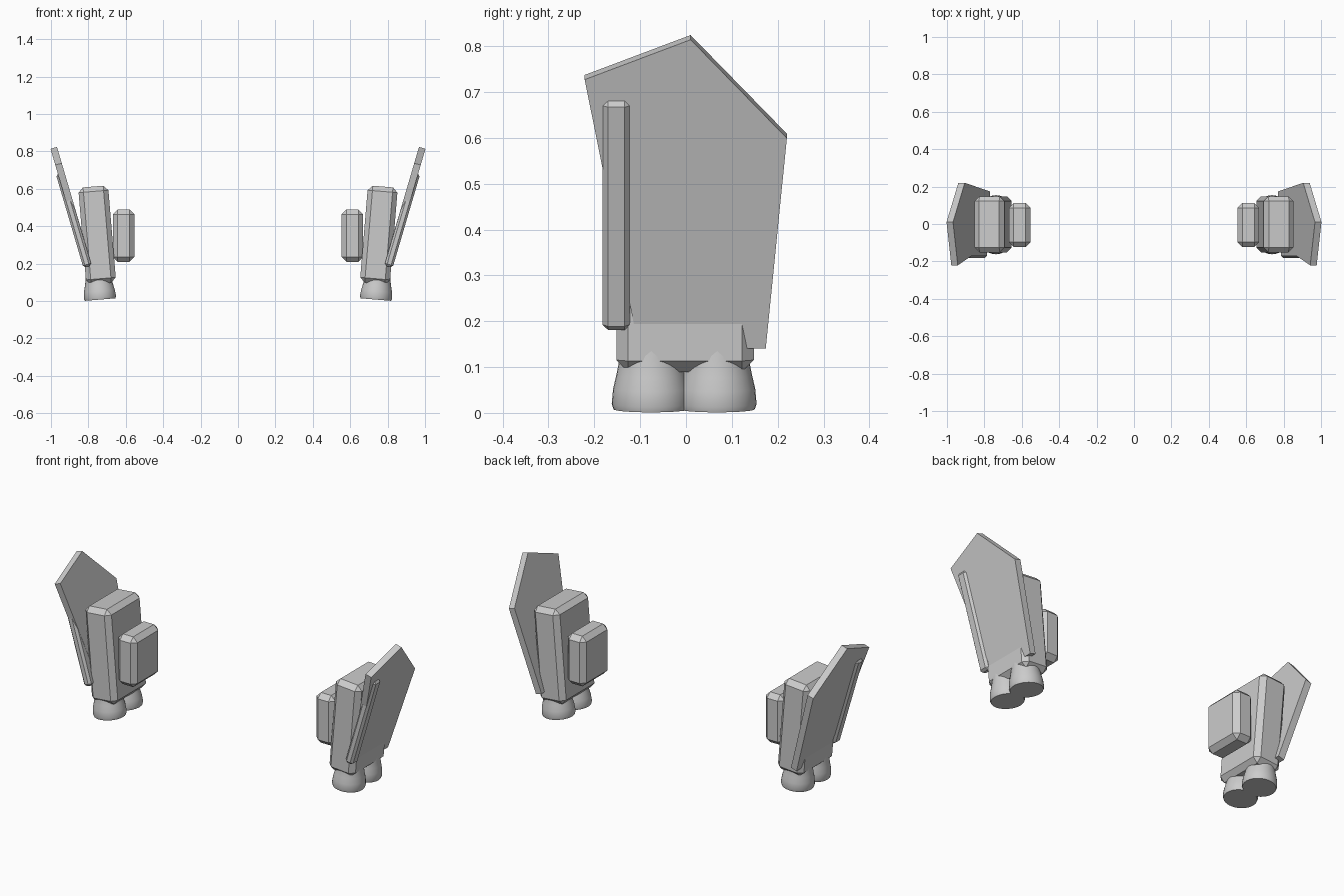
import bpy, bmesh, math
from mathutils import Matrix, Vector

cube = bpy.data.objects.get("Cube")
if cube:
    bpy.data.objects.remove(cube)

grey = bpy.data.materials.new("light grey")
grey.use_nodes = True
grey.diffuse_color = (0.6, 0.6, 0.6, 1)
grey.node_tree.nodes["Principled BSDF"].inputs["Base Color"].default_value = (0.6, 0.6, 0.6, 1)


def finish(name, bm, bevel=0, smooth=False):
    """Turn a bmesh of the left side into an object mirrored to the right."""
    bmesh.ops.recalc_face_normals(bm, faces=bm.faces)
    mesh = bpy.data.meshes.new(name)
    bm.to_mesh(mesh)
    bm.free()
    mesh.materials.append(grey)
    obj = bpy.data.objects.new(name, mesh)
    bpy.context.collection.objects.link(obj)
    if bevel:
        mod = obj.modifiers.new("Chamfer", 'BEVEL')
        mod.width = bevel
        mod.segments = 1
    mirror = obj.modifiers.new("Mirror", 'MIRROR')
    mirror.use_mirror_merge = False
    if smooth:
        bpy.ops.object.select_all(action='DESELECT')
        obj.select_set(True)
        bpy.context.view_layer.objects.active = obj
        bpy.ops.object.shade_smooth_by_angle(angle=math.radians(35))
    return obj


def lean(centre, degrees):
    return Matrix.Translation(centre) @ Matrix.Rotation(math.radians(degrees), 4, 'Y')


def box(name, centre, size, degrees, bevel):
    bm = bmesh.new()
    bmesh.ops.create_cube(bm, size=1)
    bm.transform(lean(centre, degrees) @ Matrix.Diagonal((*size, 1)))
    return finish(name, bm, bevel)


# Main body and the inner pod
box("main_body", (0.753, -0.002, 0.353), (0.16, 0.3, 0.52), 4.8, 0.026)
box("inner_pod", (0.611, -0.005, 0.35), (0.116, 0.235, 0.28), 0, 0.026)

# Outer panel: pentagon in the y-z plane, pushed out to a slab that leans outward
SLOPE = 16.4
THICK = 0.036
outline = [(-0.103, 0.146), (0.174, 0.146), (0.22, 0.604), (0.01, 0.819), (-0.221, 0.732)]
lean_tan = math.tan(math.radians(SLOPE))
across = Vector((math.cos(math.radians(SLOPE)), 0, -math.sin(math.radians(SLOPE))))
bm = bmesh.new()
verts = [bm.verts.new(Vector((0.787 + (z - 0.146) * lean_tan, y, z)) - across * THICK / 2)
         for y, z in outline]
face = bm.faces.new(verts)
slab = bmesh.ops.extrude_face_region(bm, geom=[face], use_keep_orig=True)
moved = [v for v in slab["geom"] if isinstance(v, bmesh.types.BMVert)]
bmesh.ops.translate(bm, verts=moved, vec=across * THICK)
finish("outer_panel", bm)

# Rib along the front of the panel
mid_z = 0.436
rib_centre = Vector((0.787 + (mid_z - 0.146) * lean_tan, -0.152, mid_z)) + across * 0.006
box("panel_rib", rib_centre, (0.046, 0.06, 0.522), SLOPE, 0.012)

# Pair of bell-shaped thrusters under the body
profile = [(0, 0), (0.082, 0), (0.086, 0.012), (0.083, 0.045), (0.076, 0.075),
           (0.071, 0.1), (0.065, 0.15), (0, 0.15)]
for label, y in (("front", -0.076), ("back", 0.068)):
    bm = bmesh.new()
    points = [bm.verts.new((r, 0, z)) for r, z in profile]
    edges = [bm.edges.new(pair) for pair in zip(points, points[1:])]
    bmesh.ops.spin(bm, geom=points + edges, cent=(0, 0, 0), axis=(0, 0, 1),
                   angle=math.tau, steps=32)
    bmesh.ops.remove_doubles(bm, verts=bm.verts, dist=0.0001)
    bm.transform(lean((0.737, y, 0.008), 4.8))
    finish(label + "_thruster", bm, smooth=True)
